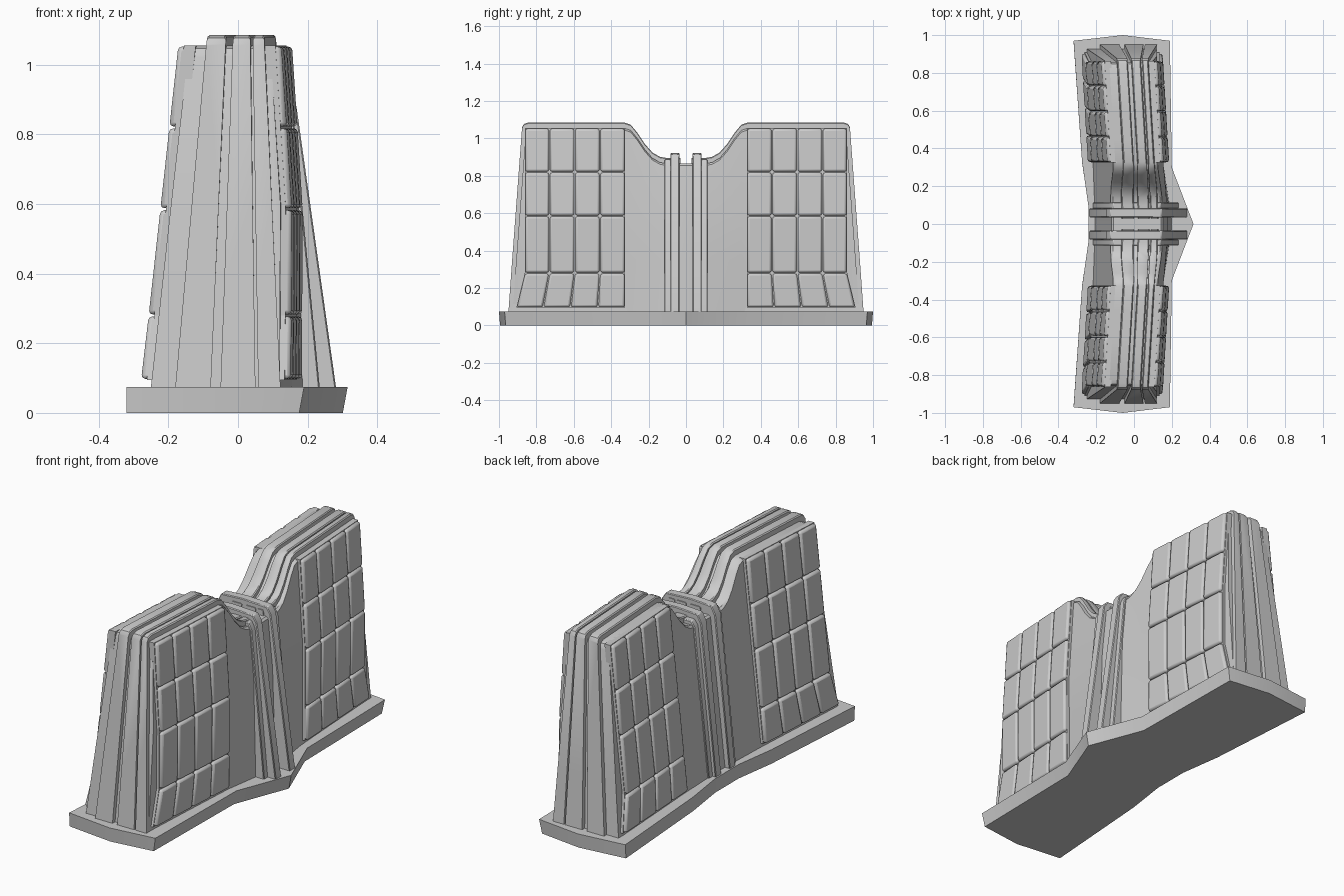
import bpy, bmesh

if "Cube" in bpy.data.objects:
    bpy.data.objects.remove(bpy.data.objects["Cube"])

GREY = bpy.data.materials.new("plain_grey")
GREY.use_nodes = True
colour = (0.6, 0.6, 0.6, 1)
GREY.diffuse_color = colour
GREY.node_tree.nodes["Principled BSDF"].inputs["Base Color"].default_value = colour

BASE_TOP, WALL_TOP = 0.075, 1.055


def lerp(t, points):
    """Piecewise linear lookup."""
    if t <= points[0][0]:
        return points[0][1]
    for (a, u), (b, v) in zip(points, points[1:]):
        if t <= b:
            return u + (v - u) * (t - a) / (b - a)
    return points[-1][1]


def finish(name, bm, bevel=0, segments=2):
    bmesh.ops.recalc_face_normals(bm, faces=bm.faces)
    mesh = bpy.data.meshes.new(name)
    bm.to_mesh(mesh)
    bm.free()
    obj = bpy.data.objects.new(name, mesh)
    bpy.context.collection.objects.link(obj)
    mesh.materials.append(GREY)
    if bevel:
        mod = obj.modifiers.new("soft_edges", "BEVEL")
        mod.width, mod.segments, mod.limit_method = bevel, segments, "ANGLE"
    bpy.ops.object.select_all(action="DESELECT")
    obj.select_set(True)
    bpy.context.view_layer.objects.active = obj
    bpy.ops.object.shade_smooth_by_angle(angle=0.6)
    return obj


def loft(bm, rings):
    """Skin a row of closed rings and cap both ends."""
    rows = [[bm.verts.new(p) for p in ring] for ring in rings]
    for a, b in zip(rows, rows[1:]):
        for i in range(len(a)):
            j = (i + 1) % len(a)
            bm.faces.new((a[i], a[j], b[j], b[i]))
    bm.faces.new(rows[0])
    bm.faces.new(rows[-1])


# Shared wall shape: bend along the length, side slopes and dipped skyline
def bend(y):
    return lerp(abs(y), [(0, 0.045), (0.33, 0.033), (0.88, 0)])


def left_side(y, z):
    return -0.25 + 0.11 * (z - BASE_TOP) + bend(y)


def right_side(y, z):
    bulge = lerp(abs(y), [(0, 0.04), (0.33, 0)]) * (1 - z)
    return lerp(z, [(0.1, 0.12), (0.6, 0.122), (1.05, 0.092)]) + bend(y) + bulge


def skyline(s):
    return lerp(abs(s), [(0.1, 0.865), (0.14, 0.872), (0.18, 0.895), (0.22, 0.94),
                         (0.26, 1.0), (0.295, 1.043), (0.33, WALL_TOP)])


def wall_y(s, z, inset):
    end = lerp(z, [(BASE_TOP, 0.95), (1.08, 0.875)]) - inset
    stretch = max(0, (abs(s) - 0.6) / 0.26) * (end - 0.86)
    return (abs(s) + stretch) * (1 if s > 0 else -1)


HALF = [0.03, 0.1, 0.14, 0.18, 0.22, 0.26, 0.295, 0.33, 0.45, 0.6, 0.83, 0.852, 0.86]


def wall_ring(s, left, right, raise_by, inset, soft):
    top = skyline(s) + raise_by - lerp(abs(s), [(0.83, 0), (0.852, 0.008), (0.86, 0.026)])
    low = BASE_TOP - 0.01
    levels = [low, 0.35, 0.6, top - soft]
    y = [wall_y(s, z, inset) for z in levels]
    up = [(left(v, z), v, z) for v, z in zip(y, levels)]
    down = [(right(v, z), v, z) for v, z in zip(y, levels)]
    v = wall_y(s, top, inset)
    crown = [(left(v, top) + soft, v, top), (right(v, top) - soft, v, top)]
    return up + crown + down[::-1]


# Base slab with a pointed swelling on one side
outline = [(-0.06, -1), (0.19, -0.97), (0.2, -0.3), (0.315, 0), (0.2, 0.3), (0.19, 0.97),
           (-0.06, 1), (-0.32, 0.97), (-0.275, 0.33), (-0.242, 0.1), (-0.242, -0.1),
           (-0.275, -0.33), (-0.32, -0.97)]
bm = bmesh.new()
foot = [(x - (0.014 if x > 0 else 0), y * 0.994, 0) for x, y in outline]
loft(bm, [foot, [(x, y, BASE_TOP) for x, y in outline]])
finish("base_slab", bm)

# Main wall core
bm = bmesh.new()
stations = [-s for s in reversed(HALF)] + HALF
loft(bm, [wall_ring(s, left_side, right_side, 0, 0.022, 0.01) for s in stations])
finish("wall_core", bm)

# Raised bands over the ends and top, stopping at the centre gap
BANDS = {"left_band": (-0.18, -0.078, -0.09, -0.035),
         "middle_band": (-0.05, 0.05, -0.015, 0.035),
         "right_band": (0.058, 0.122, 0.042, 0.075)}
for name, (l0, r0, l1, r1) in BANDS.items():
    def left(y, z):
        return l0 + (l1 - l0) * (z - BASE_TOP) + bend(y)

    def right(y, z):
        return r0 + (r1 - r0) * (z - BASE_TOP) + bend(y)
    bm = bmesh.new()
    for sign in (-1, 1):
        loft(bm, [wall_ring(sign * s, left, right, 0.03, 0, 0.005) for s in HALF])
    finish(name, bm)


# Paired ribs wrapped over the middle, each with a lower shoulder
def rib(name, section, y0, y1):
    bm = bmesh.new()
    for sign in (-1, 1):
        loft(bm, [[(x, sign * y, z) for x, z in section] for y in (y0, y1)])
    finish(name, bm, 0.004, 1)


rib("middle_ribs", [(-0.235, 0.07), (-0.148, 0.87), (-0.125, 0.915), (0, 0.922),
                    (0.145, 0.915), (0.168, 0.88), (0.282, 0.07)], 0.035, 0.083)
rib("rib_shoulders", [(-0.217, 0.07), (-0.13, 0.86), (-0.11, 0.888),
                      (0.14, 0.888), (0.16, 0.85), (0.235, 0.07)], 0.08, 0.115)


# Tiled panels: a backing plate with four by four cushioned tiles
COLS = [0.325, 0.46, 0.595, 0.73, 0.862]
ROWS = [0.095, 0.28, 0.585, 0.82, WALL_TOP]


def panel_point(side, end, s, z, out):
    flare = (s - 0.325) / 0.535 * lerp(z, [(0.095, 0.045), (0.28, 0)])
    y = end * (s + flare)
    x = right_side(y, z) + out if side > 0 else left_side(y, z) - out
    return (x, y, z)


def block(bm, side, end, s0, s1, z0, z1, out):
    corners = [(s0, z0), (s1, z0), (s1, z1), (s0, z1)]
    loft(bm, [[panel_point(side, end, s, z, d) for s, z in corners] for d in (-0.02, out)])


GAP = 0.003
for side, side_name in ((-1, "left"), (1, "right")):
    for end, end_name in ((-1, "front"), (1, "back")):
        tiles, plate = bmesh.new(), bmesh.new()
        for s0, s1 in zip(COLS, COLS[1:]):
            for z0, z1 in zip(ROWS, ROWS[1:]):
                block(tiles, side, end, s0 + GAP, s1 - GAP, z0 + GAP, z1 - GAP, 0.031)
                block(plate, side, end, s0, s1, z0, z1, 0.014)
        finish(f"{end_name}_{side_name}_tiles", tiles, 0.011)
        finish(f"{end_name}_{side_name}_backing", plate)
